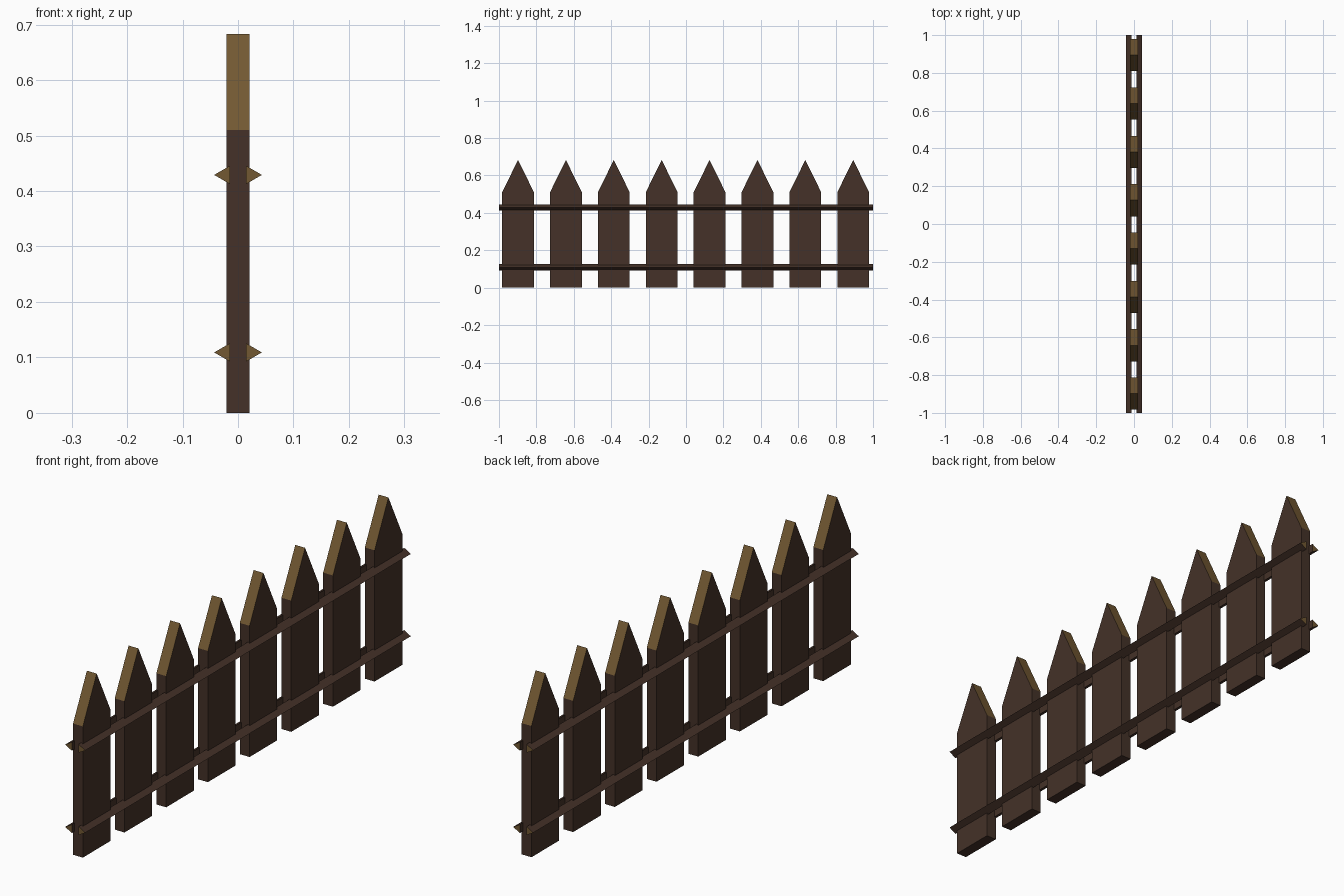
import bpy, bmesh

if "Cube" in bpy.data.objects:
    bpy.data.objects.remove(bpy.data.objects["Cube"])


def material(name, rgb):
    m = bpy.data.materials.new(name)
    m.diffuse_color = (*rgb, 1)
    m.use_nodes = True
    m.node_tree.nodes["Principled BSDF"].inputs["Base Color"].default_value = m.diffuse_color
    return m


dark = material("dark wood", (0.058, 0.031, 0.021))
cut = material("cut wood", (0.168, 0.098, 0.032))


def prism(name, outline, direction, is_cut):
    """Extrude a closed outline; faces whose normal passes is_cut get the cut wood."""
    bm = bmesh.new()
    face = bm.faces.new([bm.verts.new(p) for p in outline])
    ext = bmesh.ops.extrude_face_region(bm, geom=[face], use_keep_orig=True)
    verts = [g for g in ext["geom"] if isinstance(g, bmesh.types.BMVert)]
    bmesh.ops.translate(bm, verts=verts, vec=direction)
    bmesh.ops.recalc_face_normals(bm, faces=bm.faces)
    for f in bm.faces:
        f.material_index = 1 if is_cut(f.normal) else 0
    me = bpy.data.meshes.new(name)
    bm.to_mesh(me)
    bm.free()
    me.materials.append(dark)
    me.materials.append(cut)
    ob = bpy.data.objects.new(name, me)
    bpy.context.collection.objects.link(ob)
    return ob


# Pointed pickets, with pale sawn tips
W, T, SHOULDER, PEAK = 0.085, 0.021, 0.51, 0.683
for i in range(8):
    y = -0.898 + 0.256 * i
    prism(f"picket_{i + 1}",
          [(-T, y - W, 0), (-T, y + W, 0), (-T, y + W, SHOULDER),
           (-T, y, PEAK), (-T, y - W, SHOULDER)],
          (2 * T, 0, 0), lambda n: n.z > 0.1)

# Triangular rails on both sides, with pale sawn ends
for level, z in (("lower", 0.109), ("upper", 0.429)):
    for side, s in (("left", -1), ("right", 1)):
        prism(f"{level}_{side}_rail",
              [(s * 0.043, -1, z), (s * 0.0145, -1, z + 0.0165),
               (s * 0.0145, -1, z - 0.0165)],
              (0, 2, 0), lambda n: abs(n.y) > 0.9)
